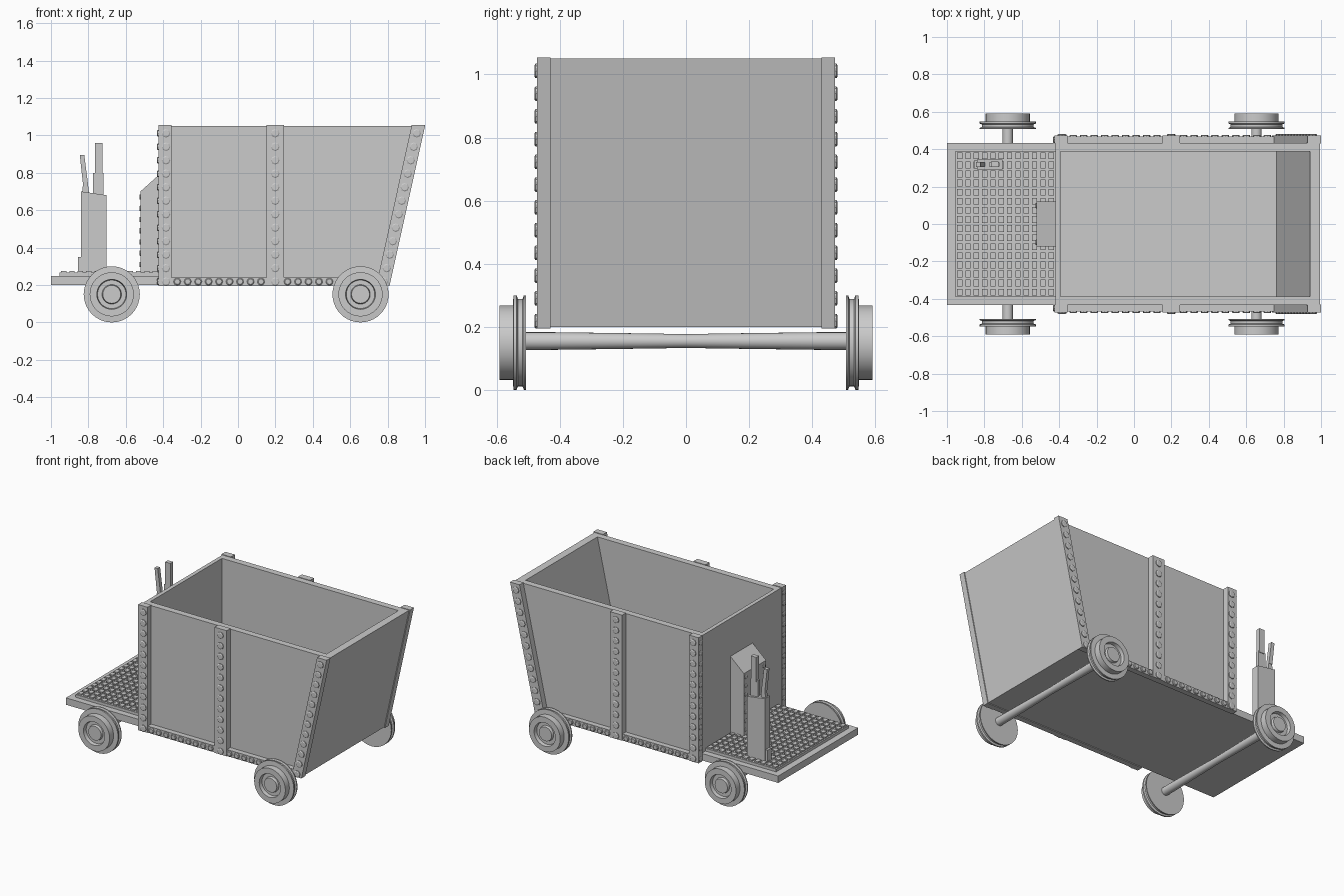
import bpy, bmesh
from math import cos, sin, pi
from mathutils import Vector

if "Cube" in bpy.data.objects:
    bpy.data.objects.remove(bpy.data.objects["Cube"])


def finish(name, bm, smooth=False):
    bmesh.ops.recalc_face_normals(bm, faces=bm.faces)
    me = bpy.data.meshes.new(name)
    bm.to_mesh(me)
    bm.free()
    ob = bpy.data.objects.new(name, me)
    bpy.context.collection.objects.link(ob)
    if smooth:
        bpy.ops.object.select_all(action='DESELECT')
        bpy.context.view_layer.objects.active = ob
        ob.select_set(True)
        bpy.ops.object.shade_smooth_by_angle(angle=0.6)
    return ob


def add_prism(bm, pts, y0, y1):
    """Extrude an xz outline from y0 to y1."""
    a = [bm.verts.new((x, y0, z)) for x, z in pts]
    b = [bm.verts.new((x, y1, z)) for x, z in pts]
    bm.faces.new(a)
    bm.faces.new(b[::-1])
    n = len(pts)
    for i in range(n):
        bm.faces.new((a[i], b[i], b[(i + 1) % n], a[(i + 1) % n]))


def rect(x0, x1, z0, z1):
    return [(x0, z0), (x1, z0), (x1, z1), (x0, z1)]


def prism(name, pts, y0, y1):
    bm = bmesh.new()
    add_prism(bm, pts, y0, y1)
    return finish(name, bm)


def add_lathe(bm, prof, cx, cz, side=1, n=40):
    """Spin (radius, y) points about a y-directed axle."""
    rings = []
    for r, y in prof:
        if r == 0:
            rings.append([bm.verts.new((cx, y * side, cz))] * n)
        else:
            rings.append([bm.verts.new((cx + r * cos(2 * pi * i / n), y * side,
                                        cz + r * sin(2 * pi * i / n))) for i in range(n)])
    for a, b in zip(rings, rings[1:]):
        for i in range(n):
            j = (i + 1) % n
            vs = list(dict.fromkeys((a[i], a[j], b[j], b[i])))
            if len(vs) > 2:
                bm.faces.new(vs)


def add_rivet(bm, p, d, r=0.023, h=0.009):
    """Low domed octagonal rivet head at p facing d."""
    d = Vector(d)
    u = Vector((0, 0, 1))
    v = d.cross(u)
    rings = [[bm.verts.new(Vector(p) + d * hh + (u * cos(i * pi / 4) + v * sin(i * pi / 4)) * rr)
              for i in range(8)] for rr, hh in ((r, -0.004), (r, h * 0.6), (r * 0.75, h))]
    for a, b in zip(rings, rings[1:]):
        for i in range(8):
            bm.faces.new((a[i], a[(i + 1) % 8], b[(i + 1) % 8], b[i]))
    bm.faces.new(rings[0])
    bm.faces.new(rings[-1])


# outer x of the sloped end at height z
def end_x(z):
    return 1.0 - (1.05 - z) * 0.222


def sloped(z0, z1, outer, inner):
    return [(end_x(z0) - inner, z0), (end_x(z0) - outer, z0),
            (end_x(z1) - outer, z1), (end_x(z1) - inner, z1)]


# platform, bin floor and bin walls
prism("platform", rect(-1, -0.40, 0.20, 0.247), -0.432, 0.432)
prism("bin_floor", rect(-0.42, 0.80, 0.20, 0.24), -0.432, 0.432)
prism("bin_back_wall", rect(-0.42, -0.393, 0.20, 1.05), -0.432, 0.432)
prism("bin_sloped_wall", sloped(0.20, 1.05, 0.006, 0.058), -0.432, 0.432)
wall = [(-0.42, 0.2), (end_x(0.2) - 0.006, 0.2), (end_x(1.05) - 0.006, 1.05), (-0.42, 1.05)]
for s, side in ((-1, "front"), (1, "rear")):
    prism(side + "_bin_wall", wall, s * 0.388, s * 0.432)

# tread plate with raised bars
bm = bmesh.new()
add_prism(bm, rect(-0.955, -0.42, 0.24, 0.266), -0.39, 0.39)
for i in range(12):
    for j in range(16):
        x, y = -0.932 + i * 0.0445, -0.3645 + j * 0.0486
        add_prism(bm, rect(x - 0.014, x + 0.014, 0.262, 0.275), y - 0.018, y + 0.018)
finish("tread_plate", bm)

# ribs and bottom rails on both sides, with rivets
for s, side in ((-1, "front"), (1, "rear")):
    y0, y1 = s * 0.430, s * 0.472
    prism(side + "_corner_rib", rect(-0.426, -0.355, 0.195, 1.054), y0, y1)
    prism(side + "_middle_rib", rect(0.153, 0.245, 0.195, 1.054), y0, y1)
    prism(side + "_sloped_rib", sloped(0.195, 1.054, 0, 0.072), y0, y1)
    prism(side + "_bottom_rail", rect(-0.36, 0.76, 0.195, 0.24), y0, s * 0.468)
    bm = bmesh.new()
    for k in range(12):
        z = 0.218 + k * 0.0721
        for x in (-0.385, 0.199, end_x(z) - 0.036):
            add_rivet(bm, (x, y1, z), (0, s, 0))
        add_rivet(bm, (-0.426, s * 0.451, z), (-1, 0, 0), 0.018, 0.006)
    for k in range(9):
        for x in (-0.325 + k * 0.056, 0.265 + k * 0.056):
            add_rivet(bm, (x, s * 0.468, 0.218), (0, s, 0), 0.020)
    finish(side + "_rivets", bm)

# wedge-topped housing against the back wall
prism("housing", [(-0.522, 0.26), (-0.41, 0.26), (-0.41, 0.80), (-0.522, 0.70)], -0.12, 0.12)
bm = bmesh.new()
for k in range(7):
    for y in (-0.098, 0.098):
        add_rivet(bm, (-0.522, y, 0.31 + k * 0.06), (-1, 0, 0), 0.014, 0.005)
finish("housing_rivets", bm)

# control stand and its two levers
prism("control_stand", [(-0.84, 0.26), (-0.702, 0.26), (-0.702, 0.68), (-0.84, 0.70)], 0.292, 0.346)
prism("stand_step", rect(-0.856, -0.83, 0.26, 0.35), 0.298, 0.340)
prism("short_lever_base", [(-0.835, 0.68), (-0.795, 0.68), (-0.803, 0.745), (-0.828, 0.745)], 0.308, 0.330)
prism("short_lever", [(-0.829, 0.74), (-0.802, 0.74), (-0.822, 0.896), (-0.846, 0.896)], 0.306, 0.332)
prism("tall_lever_base", rect(-0.776, -0.720, 0.67, 0.80), 0.308, 0.330)
prism("tall_lever", rect(-0.765, -0.725, 0.79, 0.958), 0.304, 0.334)

# flanged wheels and waisted axles
WHEEL = [(0, 0.507), (0.15, 0.507), (0.15, 0.514), (0.139, 0.518), (0.139, 0.533),
         (0.15, 0.537), (0.15, 0.547), (0.118, 0.549), (0.118, 0.592), (0.08, 0.592),
         (0.076, 0.568), (0.052, 0.568), (0.048, 0.585), (0, 0.585)]
AXLE = [(0, -0.51), (0.028, -0.51), (0.028, -0.43), (0.025, -0.2), (0.022, 0),
        (0.025, 0.2), (0.028, 0.43), (0.028, 0.51), (0, 0.51)]
for cx, end in ((-0.675, "platform_end"), (0.655, "sloped_end")):
    for s, side in ((-1, "front"), (1, "rear")):
        bm = bmesh.new()
        add_lathe(bm, WHEEL, cx, 0.15, s)
        finish(f"{end}_{side}_wheel", bm, True)
    bm = bmesh.new()
    add_lathe(bm, AXLE, cx, 0.155, 1, 20)
    finish(end + "_axle", bm, True)
